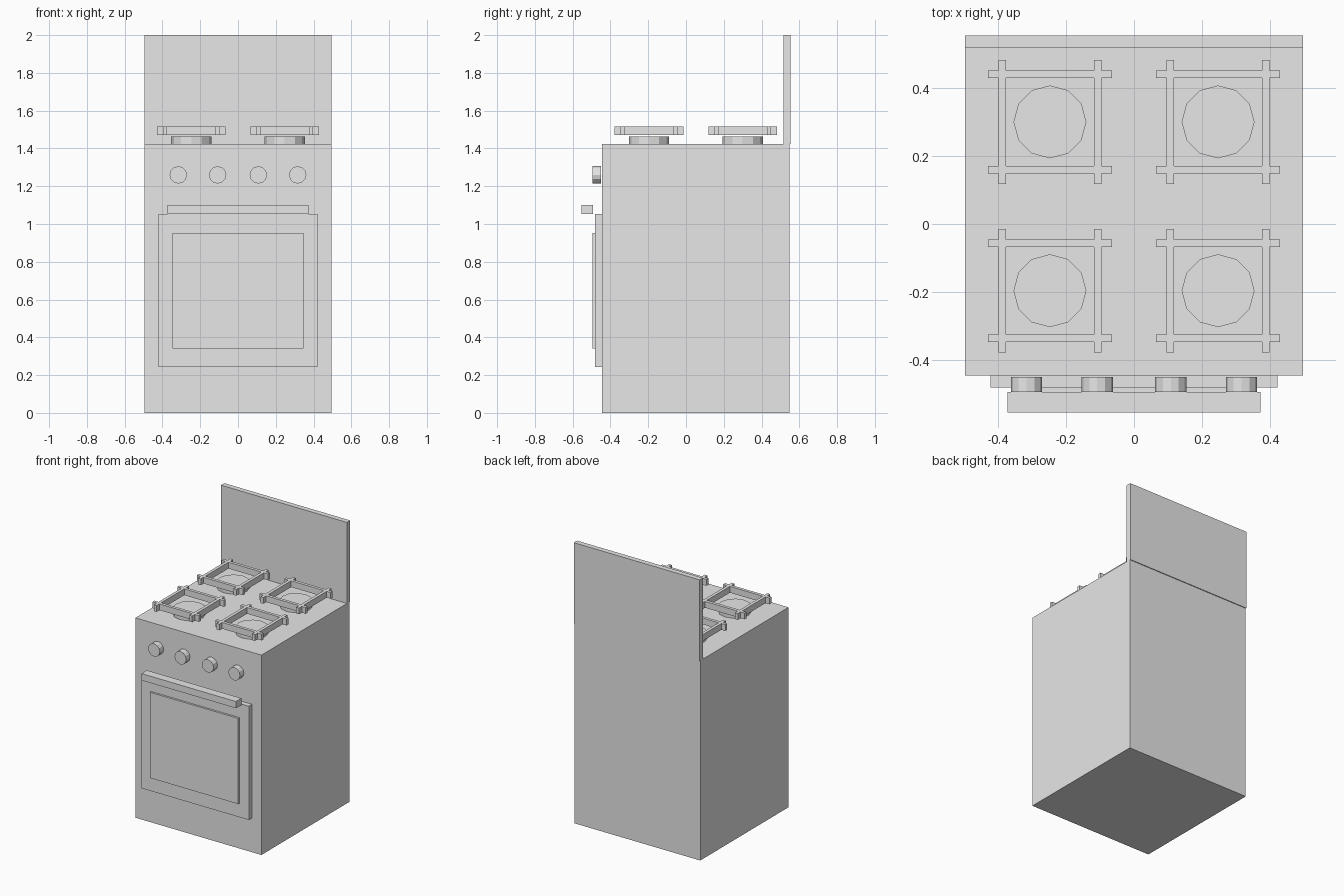
import bpy
import bmesh
from math import pi
from mathutils import Matrix, Vector

if "Cube" in bpy.data.objects:
    bpy.data.objects.remove(bpy.data.objects["Cube"], do_unlink=True)

GREY = (0.8, 0.8, 0.8, 1)
grey = bpy.data.materials.new("light grey enamel")
grey.use_nodes = True
grey.diffuse_color = GREY
grey.node_tree.nodes["Principled BSDF"].inputs["Base Color"].default_value = GREY


def finish(name, bm, location=(0, 0, 0)):
    bmesh.ops.recalc_face_normals(bm, faces=bm.faces)
    mesh = bpy.data.meshes.new(name)
    bm.to_mesh(mesh)
    bm.free()
    mesh.materials.append(grey)
    obj = bpy.data.objects.new(name, mesh)
    obj.location = location
    bpy.context.collection.objects.link(obj)
    return obj


def box(name, half_width, y0, y1, z0, z1):
    """Box centred on x = 0, between the given depths and heights."""
    bm = bmesh.new()
    bmesh.ops.create_cube(bm, size=1)
    bmesh.ops.scale(bm, vec=(2 * half_width, y1 - y0, z1 - z0), verts=bm.verts)
    return finish(name, bm, (0, (y0 + y1) / 2, (z0 + z1) / 2))


def disc(name, radius, depth, location, forward=False):
    """Twelve-sided cylinder, upright or facing the front."""
    bm = bmesh.new()
    turn = Matrix.Rotation(pi / 2 if forward else 0, 4, "X")
    bmesh.ops.create_cone(bm, cap_ends=True, segments=12, radius1=radius,
                          radius2=radius, depth=depth, matrix=turn)
    return finish(name, bm, location)


def grate(name, location, reach=0.182, offset=0.14, bar=0.022, height=0.045):
    """Four crossing bars joined into one solid frame."""
    inner, outer = offset - bar / 2, offset + bar / 2
    cuts = [-reach, -outer, -inner, inner, outer, reach]
    bm = bmesh.new()
    for i in range(5):
        for j in range(5):
            if i in (1, 3) or j in (1, 3):
                corners = [(i, j), (i + 1, j), (i + 1, j + 1), (i, j + 1)]
                bm.faces.new([bm.verts.new((cuts[a], cuts[b], 0)) for a, b in corners])
    bmesh.ops.remove_doubles(bm, verts=bm.verts, dist=0.0001)
    raised = bmesh.ops.extrude_face_region(bm, geom=bm.faces[:], use_keep_orig=True)
    top = [v for v in raised["geom"] if isinstance(v, bmesh.types.BMVert)]
    bmesh.ops.translate(bm, verts=top, vec=Vector((0, 0, height)))
    return finish(name, bm, location)


# Cabinet and raised back panel
box("cabinet", 0.496, -0.445, 0.548, 0, 1.423)
box("back_panel", 0.496, 0.517, 0.554, 1.423, 2)

# Oven door, its raised window and the handle
box("oven_door", 0.422, -0.481, -0.445, 0.243, 1.053)
box("oven_window", 0.348, -0.495, -0.481, 0.342, 0.952)
box("door_handle", 0.372, -0.554, -0.493, 1.053, 1.101)

# Control knobs
for n, x in enumerate((-0.316, -0.108, 0.108, 0.316)):
    disc(f"knob_{n + 1}", 0.046, 0.044, (x, -0.472, 1.26), forward=True)

# Burners with grates above them
for side, x in (("right", -0.247), ("left", 0.247)):
    for row, y in (("front", -0.196), ("back", 0.3)):
        disc(f"{row}_{side}_burner", 0.107, 0.041, (x, y, 1.4435))
        grate(f"{row}_{side}_grate", (x, y, 1.472))
